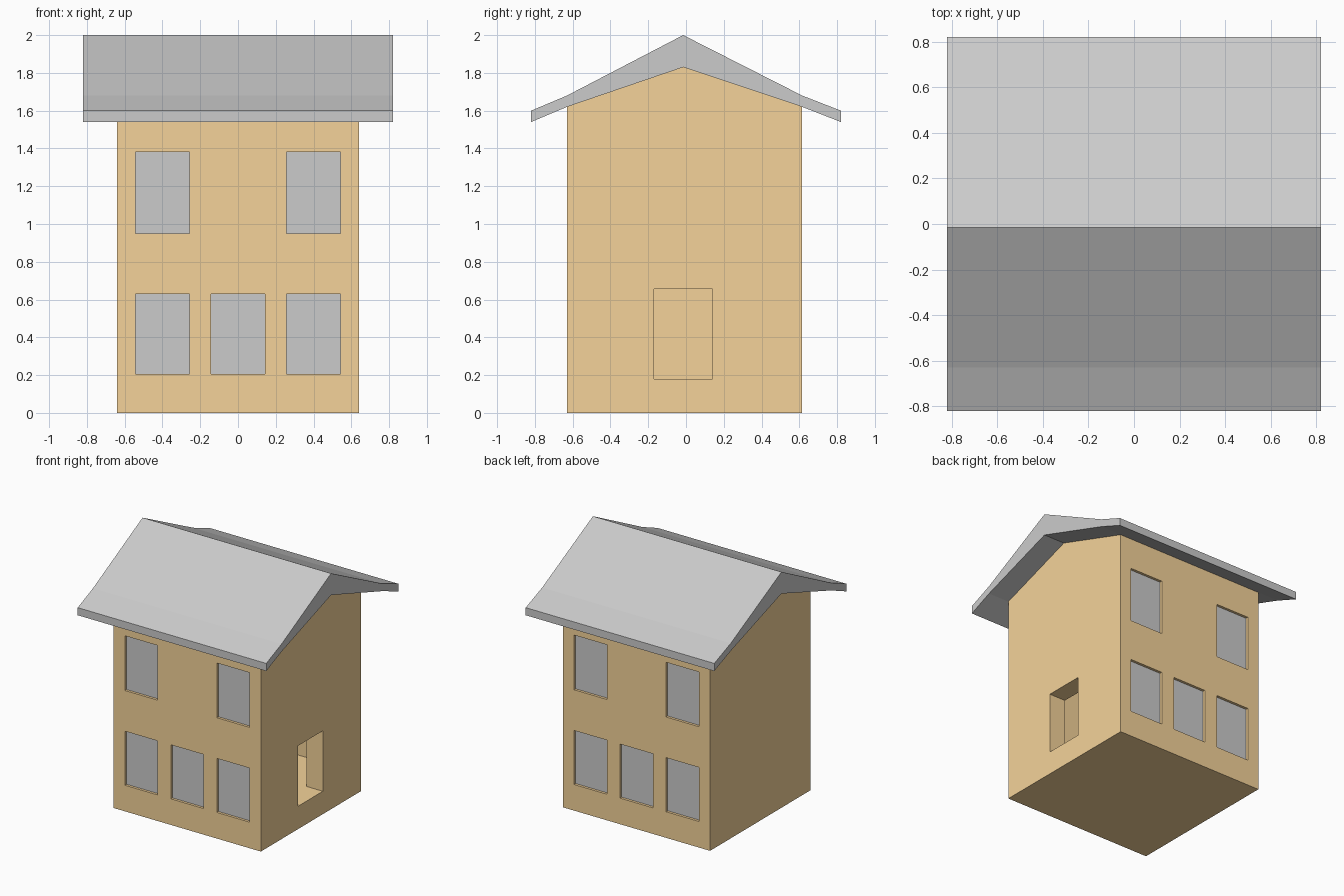
import bpy, bmesh

if "Cube" in bpy.data.objects:
    bpy.data.objects.remove(bpy.data.objects["Cube"])

RIDGE_Y = -0.015


def prism(name, profile, half):
    """Extrude a closed (y, z) profile along x from -half to half."""
    bm = bmesh.new()
    face = bm.faces.new([bm.verts.new((-half, y, z)) for y, z in profile])
    new = bmesh.ops.extrude_face_region(bm, geom=[face])["geom"]
    verts = [v for v in new if isinstance(v, bmesh.types.BMVert)]
    bmesh.ops.translate(bm, verts=verts, vec=(2 * half, 0, 0))
    bmesh.ops.recalc_face_normals(bm, faces=bm.faces)
    mesh = bpy.data.meshes.new(name)
    bm.to_mesh(mesh)
    bm.free()
    ob = bpy.data.objects.new(name, mesh)
    bpy.context.collection.objects.link(ob)
    return ob


def box(name, lo, hi):
    ob = prism(name, [(lo[1], lo[2]), (hi[1], lo[2]), (hi[1], hi[2]), (lo[1], hi[2])],
               (hi[0] - lo[0]) / 2)
    ob.location.x = (lo[0] + hi[0]) / 2
    return ob


def cut(target, cutter):
    mod = target.modifiers.new(cutter.name, 'BOOLEAN')
    mod.operation = 'DIFFERENCE'
    mod.solver = 'EXACT'
    mod.object = cutter
    cutter.hide_render = True
    cutter.display_type = 'WIRE'


# Gabled house walls
wall_mat = bpy.data.materials.new("ochre_wall")
wall_mat.diffuse_color = (0.91, 0.65, 0.32, 1)
wall_mat.use_nodes = True
wall_mat.node_tree.nodes["Principled BSDF"].inputs["Base Color"].default_value = wall_mat.diffuse_color
walls = prism("walls", [(-0.63, 0), (0.615, 0), (0.615, 1.62),
                        (RIDGE_Y, 1.83), (-0.63, 1.62)], 0.64)
walls.data.materials.append(wall_mat)

# Hollow room and the doorway in the right wall
cut(walls, box("room_cutter", (-0.50, -0.56, 0.18), (0.50, 0.54, 1.5)))
cut(walls, box("doorway_cutter", (0.4, -0.17, 0.18), (0.8, 0.14, 0.655)))

# Recessed windows, front and back: three below, two above
places = [(-0.4, 0.205, 0.63), (0, 0.205, 0.63), (0.4, 0.205, 0.63),
          (-0.4, 0.95, 1.38), (0.4, 0.95, 1.38)]
for side, wall_y, sign in (("front", -0.63, -1), ("back", 0.615, 1)):
    for i, (x, z0, z1) in enumerate(places):
        def slab(name, inner, outer):
            y0, y1 = sorted((wall_y + sign * inner, wall_y + sign * outer))
            return box(name, (x - 0.143, y0, z0), (x + 0.143, y1, z1))
        cut(walls, slab(f"{side}_window_cutter_{i}", -0.045, 0.05))
        slab(f"{side}_window_{i}", -0.045, -0.02)

# Roof with kicked-out eaves
prism("roof", [(-0.82, 1.54), (-0.63, 1.62), (RIDGE_Y, 1.83), (0.615, 1.62), (0.82, 1.54),
               (0.82, 1.60), (0.615, 1.68), (RIDGE_Y, 2.0), (-0.63, 1.68), (-0.82, 1.60)], 0.82)
